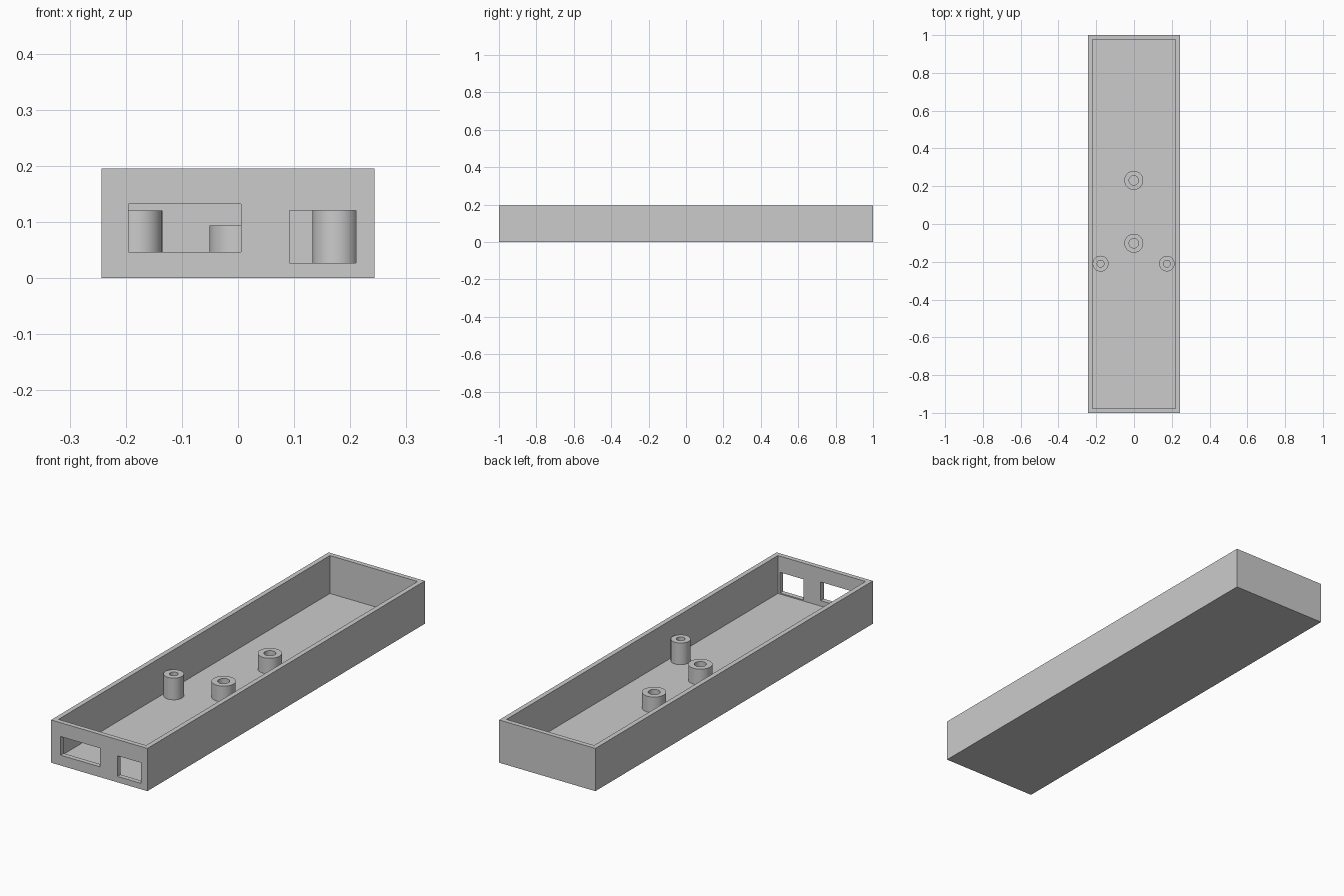
import bpy
import bmesh
import math
from mathutils import Matrix, Vector

if "Cube" in bpy.data.objects:
    bpy.data.objects.remove(bpy.data.objects["Cube"], do_unlink=True)

WIDTH, LENGTH, HEIGHT = 0.486, 2.0, 0.195
WALL = 0.022

grey = bpy.data.materials.new("plain_grey")
grey.use_nodes = True
colour = (0.6, 0.6, 0.6, 1)
grey.diffuse_color = colour
grey.node_tree.nodes["Principled BSDF"].inputs["Base Color"].default_value = colour


def make_object(name, bm):
    mesh = bpy.data.meshes.new(name)
    bmesh.ops.recalc_face_normals(bm, faces=bm.faces)
    bm.to_mesh(mesh)
    bm.free()
    mesh.materials.append(grey)
    obj = bpy.data.objects.new(name, mesh)
    bpy.context.collection.objects.link(obj)
    return obj


def activate(obj):
    bpy.ops.object.select_all(action="DESELECT")
    obj.select_set(True)
    bpy.context.view_layer.objects.active = obj


def box(name, low, high):
    low, high = Vector(low), Vector(high)
    bm = bmesh.new()
    matrix = Matrix.Translation((low + high) / 2) @ Matrix.Diagonal((*(high - low), 1))
    bmesh.ops.create_cube(bm, size=1, matrix=matrix)
    return make_object(name, bm)


def cut(target, cutter):
    cutter.hide_render = True
    mod = target.modifiers.new("opening", "BOOLEAN")
    mod.operation = "DIFFERENCE"
    mod.solver = "EXACT"
    mod.object = cutter
    activate(target)
    bpy.ops.object.modifier_apply(modifier=mod.name)
    bpy.data.objects.remove(cutter, do_unlink=True)


def post(name, x, y, top, radius, hole):
    """Hollow standoff, spun from its wall section."""
    bm = bmesh.new()
    section = [(hole, WALL), (hole, top), (radius, top), (radius, WALL)]
    verts = [bm.verts.new((r, 0, z)) for r, z in section]
    edges = [bm.edges.new(pair) for pair in zip(verts, verts[1:])]
    bmesh.ops.spin(bm, geom=verts + edges, cent=(0, 0, 0), axis=(0, 0, 1),
                   angle=math.tau, steps=48)
    bmesh.ops.remove_doubles(bm, verts=bm.verts, dist=0.0001)
    obj = make_object(name, bm)
    obj.location = (x, y, 0)
    activate(obj)
    bpy.ops.object.shade_smooth_by_angle(angle=math.radians(30))


# Open tray
hx, hy = WIDTH / 2, LENGTH / 2
tray = box("tray", (-hx, -hy, 0), (hx, hy, HEIGHT))
cut(tray, box("cavity_cutter", (WALL - hx, WALL - hy, WALL),
              (hx - WALL, hy - WALL, HEIGHT + 0.1)))

# Two port openings in the front wall
for x0, x1, z0, z1 in [(-0.195, 0.005, 0.047, 0.132), (0.092, 0.21, 0.027, 0.121)]:
    cut(tray, box("port_cutter", (x0, -hy - 0.1, z0), (x1, 0.1 - hy, z1)))

# Standoffs: a tall pair at the sides, a short pair on the centre line
post("right_tall_post", -0.177, -0.21, 0.121, 0.042, 0.018)
post("left_tall_post", 0.174, -0.21, 0.121, 0.041, 0.018)
post("front_short_post", -0.001, -0.102, 0.094, 0.05, 0.025)
post("back_short_post", -0.001, 0.231, 0.094, 0.05, 0.025)
